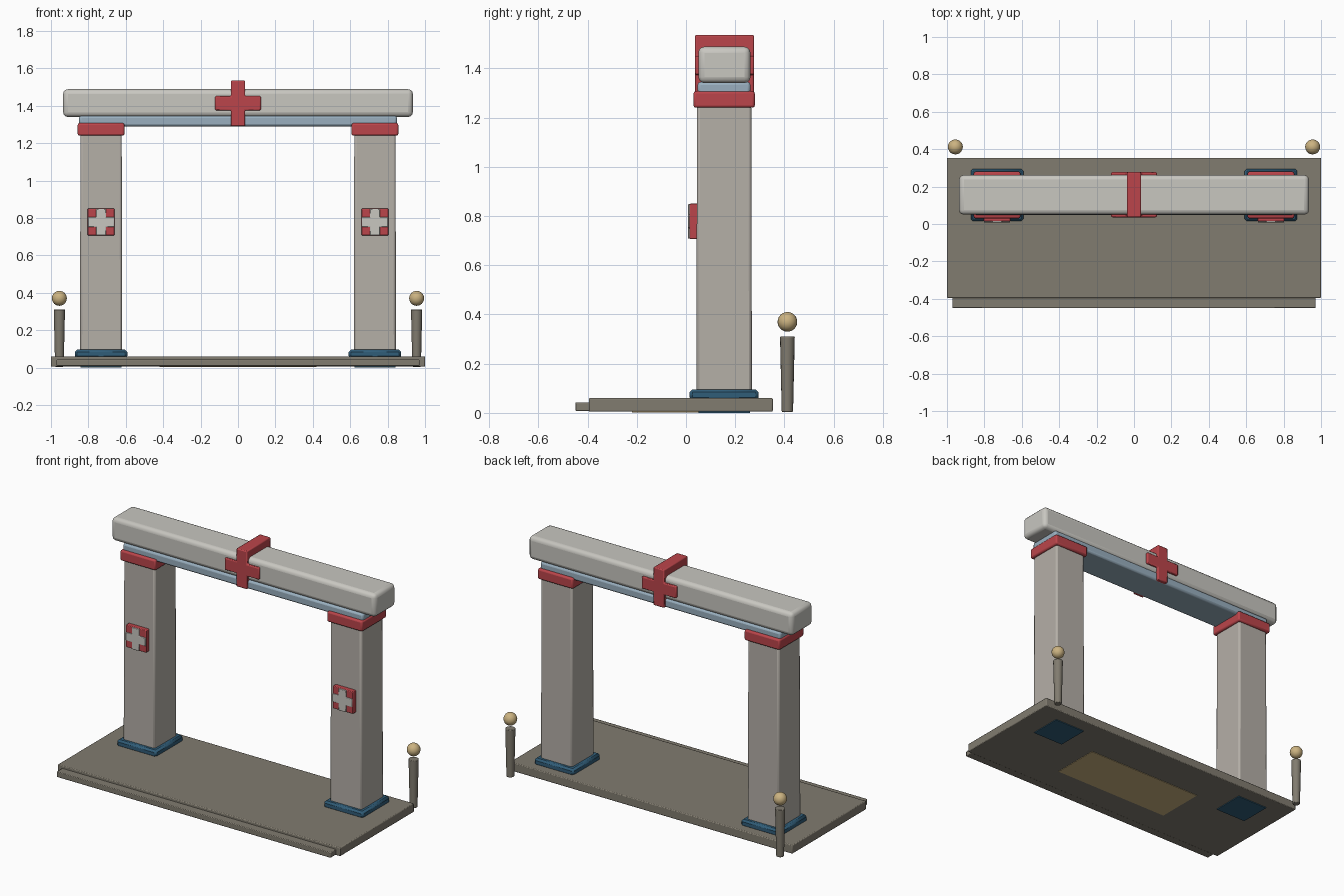
import bpy, bmesh
from mathutils import Matrix, Vector

if "Cube" in bpy.data.objects:
    bpy.data.objects.remove(bpy.data.objects["Cube"])


def material(name, rgb):
    m = bpy.data.materials.new(name)
    m.diffuse_color = (*rgb, 1)
    m.use_nodes = True
    m.node_tree.nodes["Principled BSDF"].inputs["Base Color"].default_value = m.diffuse_color
    return m


PALE = material("pale_stone", (0.58, 0.57, 0.53))
STONE = material("pillar_stone", (0.46, 0.43, 0.39))
FLOOR = material("floor_stone", (0.22, 0.20, 0.16))
RED = material("red", (0.50, 0.06, 0.07))
BLUE = material("blue", (0.03, 0.11, 0.19))
SKY = material("light_blue", (0.32, 0.43, 0.52))
SAND = material("sand", (0.60, 0.45, 0.22))


def finish(name, bm, mat, bevel=0.0, segments=2):
    bmesh.ops.recalc_face_normals(bm, faces=bm.faces)
    me = bpy.data.meshes.new(name)
    bm.to_mesh(me)
    bm.free()
    me.materials.append(mat)
    ob = bpy.data.objects.new(name, me)
    bpy.context.collection.objects.link(ob)
    bpy.ops.object.select_all(action='DESELECT')
    ob.select_set(True)
    bpy.context.view_layer.objects.active = ob
    if bevel:
        mod = ob.modifiers.new("Bevel", 'BEVEL')
        mod.width, mod.segments = bevel, segments
    bpy.ops.object.shade_smooth_by_angle()
    return ob


def box(name, x, y, z, mat, bevel=0.0, segments=2, taper=1.0):
    """Box from (min, max) ranges; taper scales the top face."""
    bm = bmesh.new()
    bmesh.ops.create_cube(bm, size=1)
    for v in bm.verts:
        k = taper if v.co.z > 0 else 1.0
        v.co = Vector([(a + b) / 2 + c * (b - a) * s
                       for (a, b), c, s in zip((x, y, z), v.co, (k, k, 1))])
    return finish(name, bm, mat, bevel, segments)


def cross(name, cx, cz, half_w, half_h, arm, y, mat, bevel):
    """Plus-shaped outline extruded along y."""
    pts = [(-arm, -half_h), (arm, -half_h), (arm, -arm), (half_w, -arm),
           (half_w, arm), (arm, arm), (arm, half_h), (-arm, half_h),
           (-arm, arm), (-half_w, arm), (-half_w, -arm), (-arm, -arm)]
    bm = bmesh.new()
    face = bm.faces.new([bm.verts.new((cx + px, y[0], cz + pz)) for px, pz in pts])
    new = bmesh.ops.extrude_face_region(bm, geom=[face])["geom"]
    bmesh.ops.translate(bm, vec=(0, y[1] - y[0], 0),
                        verts=[g for g in new if isinstance(g, bmesh.types.BMVert)])
    return finish(name, bm, mat, bevel)


# floor slab, front step and underside panel
box("floor_slab", (-1, 1), (-0.395, 0.353), (0.005, 0.06), FLOOR, 0.005)
box("front_step", (-0.97, 0.97), (-0.45, -0.385), (0.008, 0.043), FLOOR, 0.004)
box("underside_panel", (-0.42, 0.42), (-0.22, 0.10), (0.002, 0.02), SAND)

for side, s in (("left", -1), ("right", 1)):
    cx = 0.732 * s

    def span(h):
        return (cx - h, cx + h)

    # pillar with base and cap
    box(side + "_pillar_foot", span(0.11), (0.05, 0.26), (0.0, 0.06), BLUE)
    box(side + "_pillar_base", span(0.14), (0.015, 0.295), (0.05, 0.096), BLUE, 0.012, 1)
    box(side + "_pillar", span(0.113), (0.042, 0.268), (0.06, 1.25), STONE, 0.012, 2, 0.975)
    box(side + "_pillar_cap", span(0.125), (0.03, 0.28), (1.24, 1.307), RED, 0.01)

    # plaque with raised cross
    box(side + "_plaque", span(0.072), (0.014, 0.055), (0.707, 0.85), RED, 0.004)
    cross(side + "_plaque_cross", cx, 0.778, 0.070, 0.070, 0.026, (0.008, 0.05), PALE, 0.003)

    # small bollard with a floating ball
    at = Matrix.Translation((0.955 * s, 0.412, 0.157))
    bm = bmesh.new()
    bmesh.ops.create_cone(bm, cap_ends=True, segments=16, radius1=0.023,
                          radius2=0.030, depth=0.306, matrix=at)
    finish(side + "_bollard", bm, FLOOR, 0.003)
    bm = bmesh.new()
    bmesh.ops.create_uvsphere(bm, u_segments=20, v_segments=12, radius=0.04,
                              matrix=Matrix.Translation((0.955 * s, 0.412, 0.37)))
    finish(side + "_bollard_ball", bm, SAND)

# lintel: lower band, main beam and the cross wrapped through it
box("lintel_band", (-0.85, 0.85), (0.047, 0.262), (1.29, 1.345), SKY, 0.012)
box("lintel_beam", (-0.935, 0.935), (0.05, 0.262), (1.34, 1.488), PALE, 0.025, 3)
cross("lintel_cross", 0, 1.413, 0.122, 0.122, 0.038, (0.036, 0.277), RED, 0.006)
